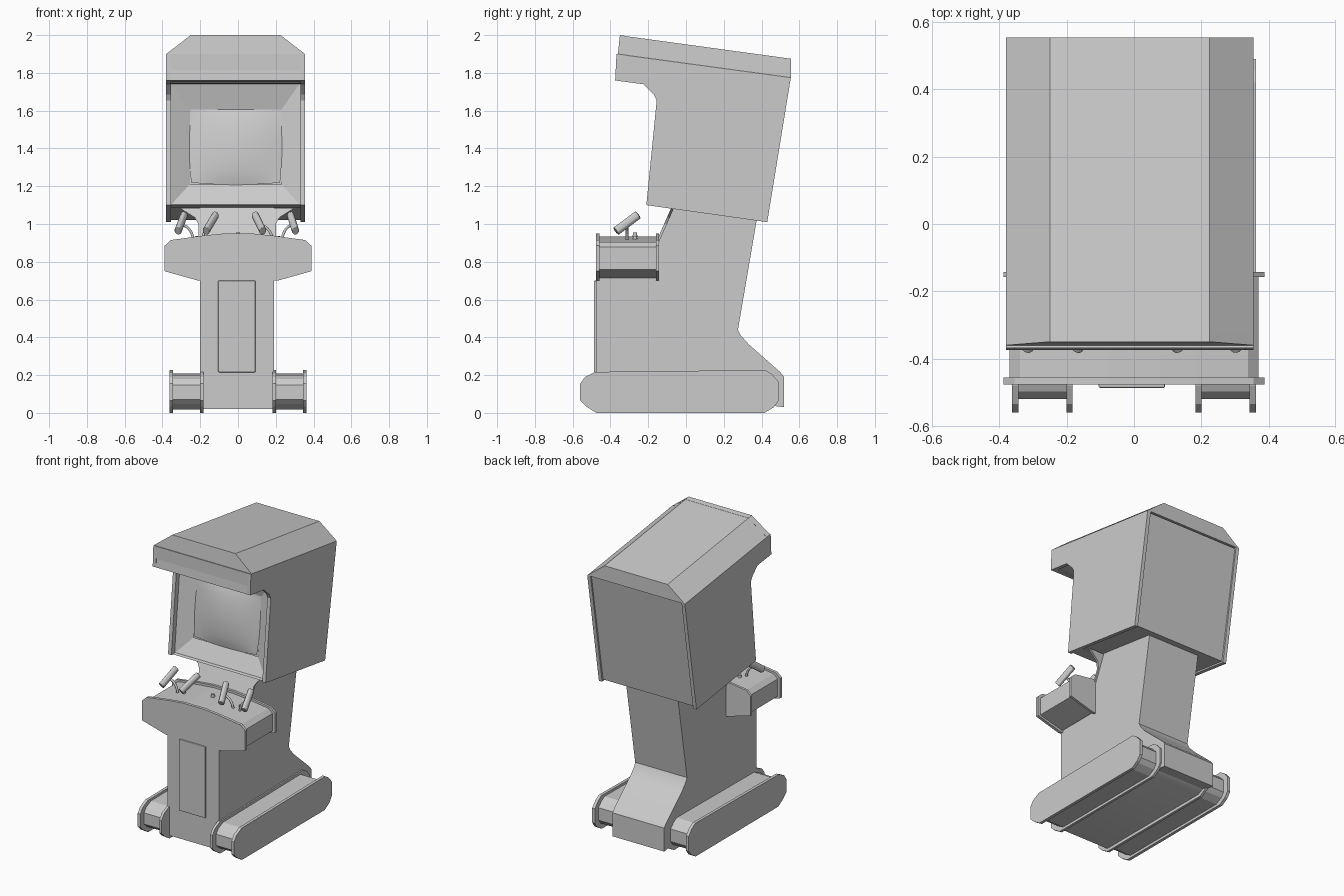
import bpy, bmesh, math
from mathutils import Vector

if "Cube" in bpy.data.objects:
    bpy.data.objects.remove(bpy.data.objects["Cube"])

grey = bpy.data.materials.new("plain grey")
grey.diffuse_color = (0.6, 0.6, 0.6, 1)
grey.use_nodes = True
grey.node_tree.nodes["Principled BSDF"].inputs["Base Color"].default_value = grey.diffuse_color


def finish(name, bm, bevel=0, smooth=None):
    bmesh.ops.recalc_face_normals(bm, faces=bm.faces)
    me = bpy.data.meshes.new(name)
    bm.to_mesh(me)
    bm.free()
    me.materials.append(grey)
    ob = bpy.data.objects.new(name, me)
    bpy.context.collection.objects.link(ob)
    if bevel:
        m = ob.modifiers.new("bevel", 'BEVEL')
        m.width, m.segments = bevel, 2
    if smooth:
        bpy.ops.object.select_all(action='DESELECT')
        ob.select_set(True)
        bpy.context.view_layer.objects.active = ob
        bpy.ops.object.shade_smooth_by_angle(angle=math.radians(smooth))
    return ob


def loft(name, loop_a, loop_b, bevel=0, smooth=None):
    """Closed solid between two matching outlines."""
    bm = bmesh.new()
    a = [bm.verts.new(p) for p in loop_a]
    b = [bm.verts.new(p) for p in loop_b]
    bm.faces.new(a)
    bm.faces.new(b)
    n = len(a)
    for i in range(n):
        j = (i + 1) % n
        bm.faces.new((a[i], a[j], b[j], b[i]))
    return finish(name, bm, bevel, smooth)


def side_prism(name, yz, x0, x1, **kw):
    return loft(name, [(x0, y, z) for y, z in yz], [(x1, y, z) for y, z in yz], **kw)


def front_prism(name, xz, y0, y1, **kw):
    return loft(name, [(x, y0, z) for x, z in xz], [(x, y1, z) for x, z in xz], **kw)


# Head: two side panels with a slightly inset core between them
XL, XR = -0.38, 0.355
head = [(-0.368, 1.90), (0.555, 1.775), (0.43, 1.01), (-0.21, 1.10),
        (-0.155, 1.655), (-0.17, 1.685), (-0.225, 1.74), (-0.375, 1.76)]
side_prism("head_side_left", head, XL, XL + 0.025)
side_prism("head_side_right", head, XR - 0.025, XR)
core = [(-0.10, 1.84), (0.545, 1.77), (0.42, 1.022), (-0.115, 1.097), (-0.06, 1.74), (-0.10, 1.745)]
side_prism("head_core", core, XL + 0.02, XR - 0.02)
side_prism("marquee_box", [(-0.368, 1.90), (-0.03, 1.85), (-0.03, 1.74), (-0.225, 1.745), (-0.37, 1.765)],
           XL + 0.02, XR - 0.02)

# Roof with chamfered long edges, and the sign plate at its front
roof_x = [XL, -0.25, 0.225, XR]
loft("roof", [(x, y, z) for x, y, z in zip(roof_x, (-0.335, -0.315, -0.315, -0.335), (1.896, 1.994, 1.994, 1.896))],
     [(x, 0.555, z) for x, z in zip(roof_x, (1.775, 1.875, 1.875, 1.775))])
sign = [(XL, 1.76), (XL, 1.90), (-0.25, 2.0), (0.225, 2.0), (XR, 1.90), (XR, 1.76)]
sign_y = [-0.375 + (z - 1.76) * 0.104 for x, z in sign]
loft("sign_plate", [(x, y, z) for (x, z), y in zip(sign, sign_y)],
     [(x, y + 0.036, z - 0.005) for (x, z), y in zip(sign, sign_y)])

# Screen surround sloping in to a bulged screen
def on_screen(x, z, depth):
    return (x, -0.195 + (z - 1.10) * 0.1 + depth, z)


bm = bmesh.new()
outer = [bm.verts.new(on_screen(x, z, 0.02)) for x, z in
         ((-0.356, 1.10), (0.331, 1.10), (0.331, 1.75), (-0.356, 1.75))]
inner = [bm.verts.new(on_screen(x, z, 0.07)) for x, z in
         ((-0.255, 1.21), (0.23, 1.21), (0.23, 1.605), (-0.255, 1.605))]
for i in range(4):
    j = (i + 1) % 4
    bm.faces.new((outer[i], outer[j], inner[j], inner[i]))
finish("screen_surround", bm)

bm = bmesh.new()
N = 12
rows = []
for r in range(N + 1):
    v = 2 * r / N - 1
    rows.append([])
    for c in range(N + 1):
        u = 2 * c / N - 1
        x = -0.0125 + 0.245 * u * (1 - 0.04 * v * v)
        z = 1.4075 + 0.2 * v * (1 - 0.06 * u * u)
        rows[-1].append(bm.verts.new(on_screen(x, z, 0.068 - 0.03 * (1 - u * u) * (1 - v * v) ** 0.8
                                               if abs(v) < 1 else 0.068)))
for r in range(N):
    for c in range(N):
        bm.faces.new((rows[r][c], rows[r][c + 1], rows[r + 1][c + 1], rows[r + 1][c]))
finish("screen", bm, smooth=40)
# floor under the screen
side_prism("screen_sill", [(-0.195, 1.10), (-0.17, 1.105), (-0.1, 1.11), (-0.1, 1.088)], XL + 0.02, XR - 0.02)

# Pedestal and neck, flaring out at the back of the base
pedestal = [(-0.475, 0.02), (-0.475, 0.74), (-0.155, 0.90), (-0.075, 1.09), (0.36, 1.035), (0.375, 1.025),
            (0.275, 0.44), (0.29, 0.41), (0.33, 0.365), (0.50, 0.215), (0.52, 0.19), (0.52, 0.03), (0.44, 0.04),
            (0.40, 0.02)]
side_prism("pedestal", pedestal, -0.2, 0.19, smooth=30)

# Collar that widens up to the head
half = [(0.2, 0.90), (0.2, 1.0), (0.22, 1.035), (0.3, 1.085)]
collar = half + [(-x - 0.01, z) for x, z in reversed(half)]
loft("neck_collar", [(x, -0.16 + (z - 0.9) * 0.44, z) for x, z in collar],
     [(x, -0.145 + (z - 0.9) * 0.44, z) for x, z in collar])

# Coin door
front_prism("front_door", [(-0.105, 0.215), (0.092, 0.215), (0.092, 0.70), (-0.105, 0.70)], -0.487, -0.47, bevel=0.004)

# Control panel: front and back plates with a box between
right = [(0.21, 0.70), (0.388, 0.75), (0.388, 0.885), (0.355, 0.915), (0.19, 0.938), (0.08, 0.949)]
plate = right + [(-x, z) for x, z in reversed(right)]
box = [(x * 0.955, 0.825 + (z - 0.825) * 0.88) for x, z in plate]
front_prism("control_front_plate", plate, -0.477, -0.457)
front_prism("control_back_plate", plate, -0.158, -0.142)
front_prism("control_box", box, -0.46, -0.15)

# Treads: octagonal side plates with a recessed belt
tread = [(-0.56, 0.065), (-0.56, 0.155), (-0.535, 0.19), (-0.48, 0.217), (0.42, 0.227), (0.455, 0.205),
         (0.49, 0.165), (0.49, 0.065), (0.465, 0.03), (0.415, 0.0), (-0.475, 0.0), (-0.53, 0.035)]
belt = [(-0.035 + (y + 0.035) * 0.925, 0.112 + (z - 0.112) * 0.85) for y, z in tread]
for name, s in (("left", -1), ("right", 1)):
    side_prism("tread_inner_plate_" + name, tread, s * 0.183, s * 0.2)
    side_prism("tread_outer_plate_" + name, tread, s * 0.343, s * 0.363)
    side_prism("tread_belt_" + name, belt, s * 0.19, s * 0.355)


# Hand grips on bent stems
def tube(name, pts, r):
    cu = bpy.data.curves.new(name, 'CURVE')
    cu.dimensions = '3D'
    cu.bevel_depth, cu.bevel_resolution, cu.use_fill_caps = r, 1, True
    sp = cu.splines.new('POLY')
    sp.points.add(len(pts) - 1)
    for p, co in zip(sp.points, pts):
        p.co = (*co, 1)
    cu.materials.append(grey)
    bpy.context.collection.objects.link(bpy.data.objects.new(name, cu))


for n, (xb, xt, xs) in enumerate(((-0.318, -0.285, -0.235), (-0.17, -0.118, -0.187),
                                  (0.132, 0.09, 0.185), (0.305, 0.278, 0.232))):
    lo, hi = Vector((xb, -0.37, 0.962)), Vector((xt, -0.255, 1.048))
    d = (hi - lo).normalized()
    u = Vector((1, 0, 0))
    u = (u - d * u.dot(d)).normalized()
    w = d.cross(u)
    oct8 = [(math.cos(a) * 0.02, math.sin(a) * 0.025) for a in (math.pi / 8 + k * math.pi / 4 for k in range(8))]
    loft(f"hand_grip_{n + 1}", [lo + u * p + w * q for p, q in oct8],
         [hi + u * p + w * q for p, q in oct8], bevel=0.004)
    mid = (lo + hi) / 2
    # stem arches over from the grip, then drops to the panel
    span = xs - mid.x
    tube(f"grip_stem_{n + 1}", [(mid.x + span * math.sin(t), mid.y, 0.90 + 0.095 * math.cos(t))
                                for t in (k * math.pi / 14 for k in range(8))], 0.008)

# Small round buttons
for n, x in enumerate((-0.215, 0.0, 0.21)):
    bm = bmesh.new()
    bmesh.ops.create_cone(bm, cap_ends=True, segments=12, radius1=0.013, radius2=0.011, depth=0.03)
    bmesh.ops.translate(bm, verts=bm.verts, vec=(x, -0.27, 0.94 - abs(x) * 0.09))
    finish(f"panel_button_{n + 1}", bm)
